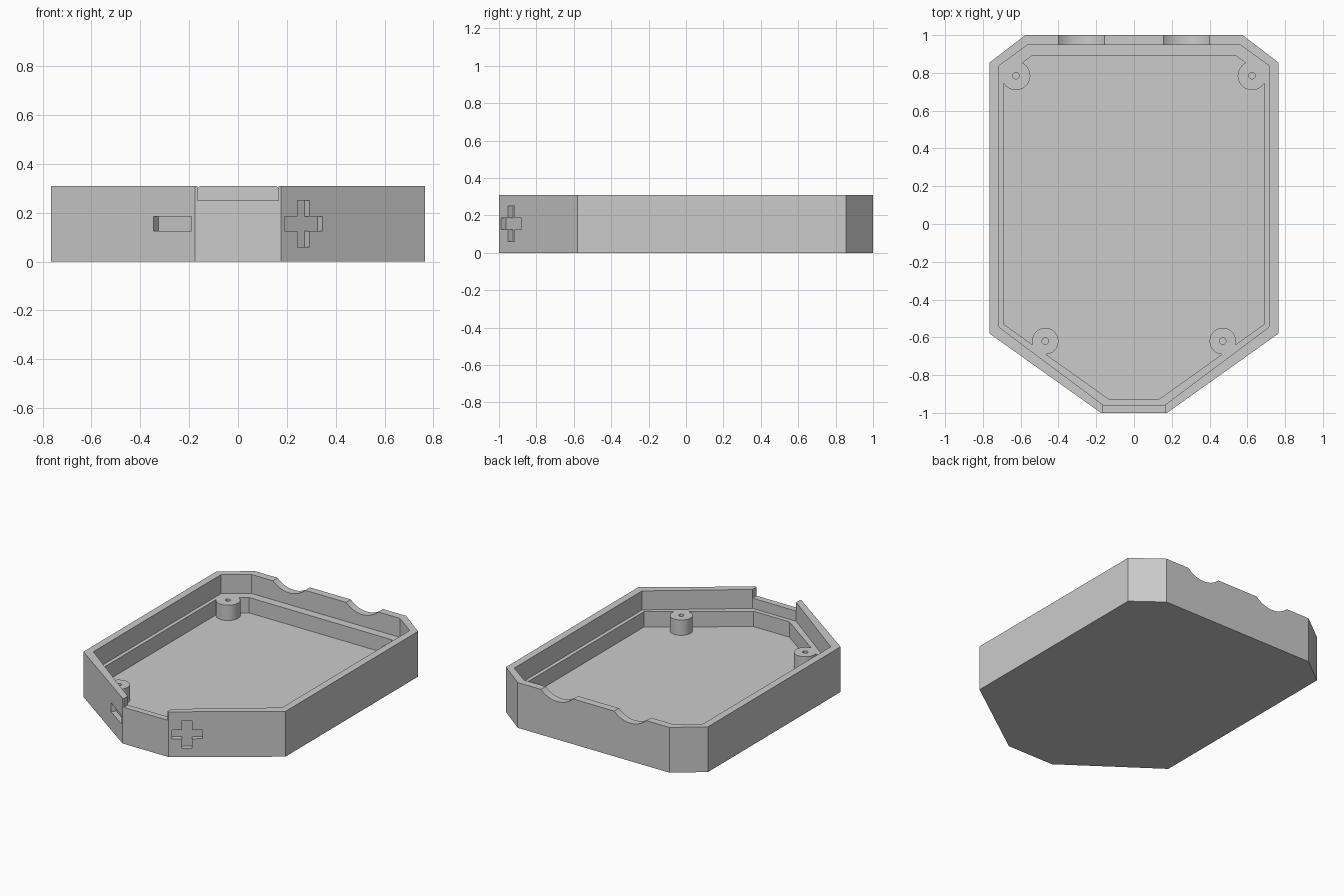
import bpy
import bmesh
import math
from mathutils import Vector, Matrix

if "Cube" in bpy.data.objects:
    bpy.data.objects.remove(bpy.data.objects["Cube"], do_unlink=True)

HEIGHT, LEDGE, FLOOR = 0.31, 0.18, 0.075

grey = bpy.data.materials.new("light_grey")
grey.use_nodes = True
grey.diffuse_color = (0.6, 0.6, 0.6, 1)
grey.node_tree.nodes["Principled BSDF"].inputs["Base Color"].default_value = (0.6, 0.6, 0.6, 1)


def add_object(name, bm):
    bmesh.ops.recalc_face_normals(bm, faces=bm.faces)
    mesh = bpy.data.meshes.new(name)
    bm.to_mesh(mesh)
    bm.free()
    obj = bpy.data.objects.new(name, mesh)
    mesh.materials.append(grey)
    bpy.context.collection.objects.link(obj)
    return obj


def prism(name, half, z0, z1):
    """Extrude a left-half outline mirrored across x = 0."""
    outline = half + [(-x, y) for x, y in reversed(half)]
    bm = bmesh.new()
    base = bm.faces.new([bm.verts.new((x, y, z0)) for x, y in outline])
    out = bmesh.ops.extrude_face_region(bm, geom=[base])
    top = [v for v in out["geom"] if isinstance(v, bmesh.types.BMVert)]
    bmesh.ops.translate(bm, verts=top, vec=(0, 0, z1 - z0))
    return add_object(name, bm)


def box(name, centre, size, turn=0):
    bm = bmesh.new()
    place = Matrix.Translation(centre) @ Matrix.Rotation(turn, 4, "Z") @ Matrix.Diagonal((*size, 1))
    bmesh.ops.create_cube(bm, size=1, matrix=place)
    return add_object(name, bm)


def cylinder(name, centre, radius, length, tilt=0, sides=48):
    bm = bmesh.new()
    place = Matrix.Translation(centre) @ Matrix.Rotation(tilt, 4, "X")
    bmesh.ops.create_cone(bm, cap_ends=True, segments=sides, radius1=radius,
                          radius2=radius, depth=length, matrix=place)
    return add_object(name, bm)


def cut(target, tool):
    mod = target.modifiers.new("cut", "BOOLEAN")
    mod.operation, mod.solver, mod.object = "DIFFERENCE", "EXACT", tool
    bpy.ops.object.select_all(action="DESELECT")
    bpy.context.view_layer.objects.active = target
    target.select_set(True)
    bpy.ops.object.modifier_apply(modifier=mod.name)
    bpy.data.objects.remove(tool, do_unlink=True)


# Solid tray body
tray = prism("enclosure_tray", [(0.175, -1), (0.765, -0.58), (0.765, 0.855), (0.575, 1)], 0, HEIGHT)

# Lower cavity, leaving the screw posts standing flush with the ledge
lower = prism("lower_cavity", [(0.135, -0.926), (0.69, -0.53), (0.69, 0.78), (0.54, 0.89)], FLOOR, 0.25)
posts = [(side * x, y, r) for x, y, r in ((0.625, 0.785, 0.076), (0.47, -0.62, 0.07)) for side in (-1, 1)]
for x, y, r in posts:
    cut(lower, cylinder("post_shape", (x, y, 0.2), r, 0.6))
cut(tray, lower)

# Wider upper cavity for the lid
cut(tray, prism("upper_cavity", [(0.165, -0.957), (0.715, -0.545), (0.715, 0.838), (0.563, 0.948)], LEDGE, 0.4))

# Screw holes
for x, y, r in posts:
    cut(tray, cylinder("screw_hole", (x, y, 0.2), 0.017, 0.2, sides=24))

# Front notch
cut(tray, box("front_notch", (0, -1, 0.35), (0.33, 0.16, 0.2)))

# Cable scoops in the back wall
half_width, depth = 0.122, 0.05
radius = (half_width ** 2 + depth ** 2) / (2 * depth)
for side in (-1, 1):
    cut(tray, cylinder("cable_scoop", (side * 0.277, 1, HEIGHT + radius - depth),
                       radius, 0.2, math.pi / 2, 96))

# Recessed bar marks on the front slopes, crossed on the left one
slope = Vector((0.59, 0.42, 0)).normalized()
angle = math.atan2(slope.y, slope.x)
mark = Vector((0.175, -1, HEIGHT / 2)) + slope * 0.114
for side in (-1, 1):
    spot = (side * mark.x, mark.y, mark.z)
    cut(tray, box("bar_mark", spot, (0.19, 0.066, 0.06), side * angle))
cut(tray, box("upright_mark", mark, (0.06, 0.066, 0.19), angle))

# Smooth round parts, keep edges sharp
bpy.ops.object.select_all(action="DESELECT")
tray.select_set(True)
bpy.context.view_layer.objects.active = tray
bpy.ops.object.shade_smooth_by_angle(angle=math.radians(25))
